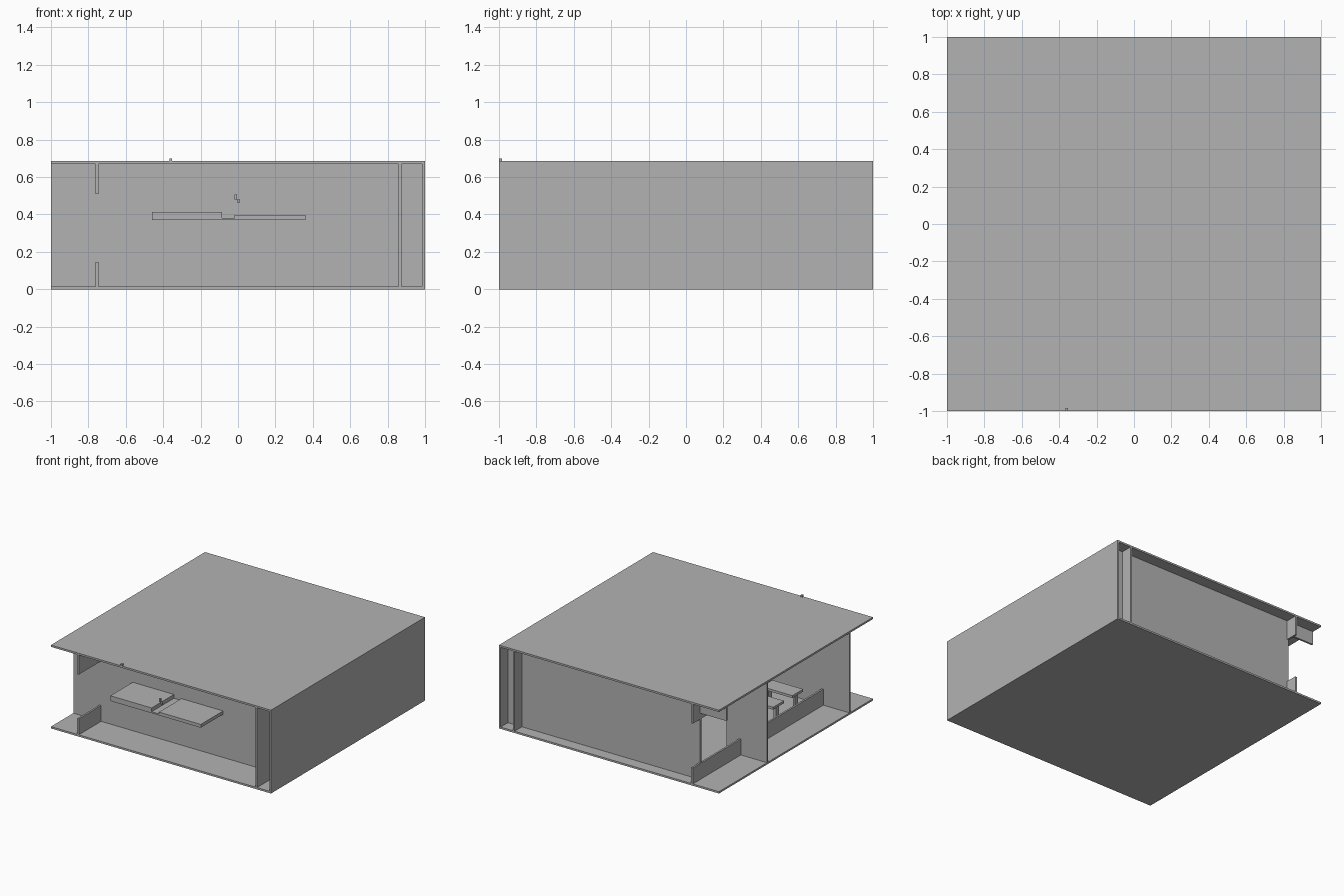
import bpy

default = bpy.data.objects.get("Cube")
if default:
    bpy.data.objects.remove(default)

grey = bpy.data.materials.new("plain_grey")
grey.use_nodes = True
colour = (0.45, 0.45, 0.45, 1)
grey.diffuse_color = colour
grey.node_tree.nodes["Principled BSDF"].inputs["Base Color"].default_value = colour


def box(name, x, y, z):
    """Box spanning the (low, high) ranges on each axis."""
    mesh = bpy.data.meshes.new(name)
    verts = [(a, b, c) for a in x for b in y for c in z]
    faces = [(0, 1, 3, 2), (4, 6, 7, 5), (0, 4, 5, 1),
             (2, 3, 7, 6), (0, 2, 6, 4), (1, 5, 7, 3)]
    mesh.from_pydata(verts, [], faces)
    mesh.materials.append(grey)
    obj = bpy.data.objects.new(name, mesh)
    bpy.context.collection.objects.link(obj)
    return obj


T = 0.015                      # wall thickness
FULL = (-1, 1)
ROOM = (T, 0.67)               # clear height between slabs
FRONT, BACK, MIDDLE = -0.71, 0.905, 0.376

# Floor, roof and the closed side
box("floor_slab", FULL, FULL, (0, T))
box("roof_slab", FULL, FULL, (0.67, 0.685))
box("outer_wall", (0.985, 1), FULL, ROOM)
box("inner_partition", (0.858, 0.873), FULL, ROOM)

# Long open band in the other side: sill below, header above
side = (-0.762, -0.747)
box("window_sill", side, FULL, (T, 0.146))
box("window_header", side, FULL, (0.51, 0.67))

# Cross walls
box("front_wall", (-1, 0.985), (FRONT, FRONT + T), ROOM)
box("back_wall", (side[0], 0.985), (BACK - T, BACK), ROOM)
box("back_lintel", (-1, side[0]), (BACK - T, BACK), (0.56, 0.67))
box("middle_wall_end", (-1, -0.63), (MIDDLE - T, MIDDLE), ROOM)
box("middle_wall", (-0.3, 0.858), (MIDDLE - T, MIDDLE), ROOM)

# Shelves on the front wall, joined by a thin strip
depth = (-1, FRONT)
box("tall_shelf", (-0.46, -0.085), depth, (0.37, 0.413))
box("shelf_link", (-0.085, -0.018), depth, (0.37, 0.382))
box("low_shelf", (-0.018, 0.362), depth, (0.37, 0.397))

# Small hook above the shelves and nub on the roof edge
tip = (-1, -0.985)
box("hook_stem", (-0.018, -0.005), tip, (0.48, 0.508))
box("hook_foot", (-0.005, 0.01), tip, (0.465, 0.48))
box("roof_nub", (-0.367, -0.352), tip, (0.685, 0.7))

# Low benches inside the middle room
for i, y in enumerate((-0.55, -0.3, -0.05)):
    box(f"bench_top_{i}", (-0.68, -0.4), (y, y + 0.14), (0.16, 0.18))
    for j, x in enumerate((-0.67, -0.43)):
        box(f"bench_leg_{i}_{j}", (x, x + 0.02), (y + 0.05, y + 0.09), (T, 0.16))
